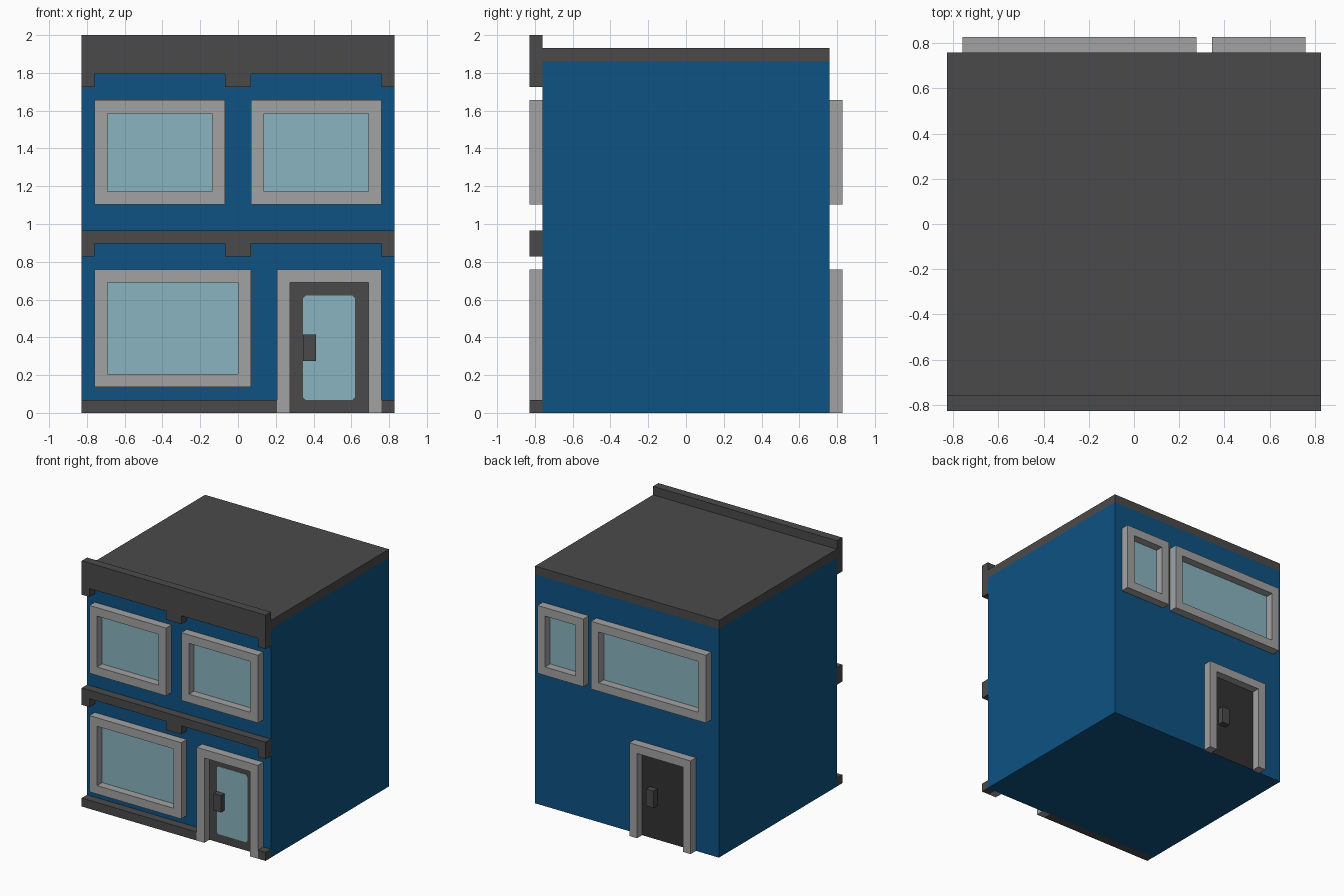
import bpy, bmesh

cube = bpy.data.objects.get("Cube")
if cube:
    bpy.data.objects.remove(cube, do_unlink=True)

U = 2 / 29            # building module: the facade is 24 x 29 modules
FRONT, BACK = -1, 1   # which wall a part sits on
WALL = 11             # wall plane distance from centre, in modules


def material(name, rgb):
    lin = [((c / 255 + 0.055) / 1.055) ** 2.4 for c in rgb] + [1]
    m = bpy.data.materials.new(name)
    m.use_nodes = True
    m.diffuse_color = lin
    bsdf = next(n for n in m.node_tree.nodes if n.type == 'BSDF_PRINCIPLED')
    bsdf.inputs["Base Color"].default_value = lin
    return m


blue = material("blue wall", (14, 82, 130))
trim = material("dark grey trim", (74, 74, 74))
grey = material("light grey frame", (163, 162, 162))
glass = material("pale blue glass", (138, 180, 193))
black = material("charcoal door", (50, 50, 50))


def finish(name, bm, mat):
    bmesh.ops.recalc_face_normals(bm, faces=bm.faces)
    bmesh.ops.scale(bm, vec=(U, U, U), verts=bm.verts)
    me = bpy.data.meshes.new(name)
    bm.to_mesh(me)
    bm.free()
    me.materials.append(mat)
    ob = bpy.data.objects.new(name, me)
    bpy.context.collection.objects.link(ob)
    return ob


def prism(name, pts, y0, y1, mat):
    """Extrude an (x, z) outline from y0 to y1."""
    bm = bmesh.new()
    face = bm.faces.new([bm.verts.new((x, y0, z)) for x, z in pts])
    out = bmesh.ops.extrude_face_region(bm, geom=[face])
    verts = [g for g in out["geom"] if isinstance(g, bmesh.types.BMVert)]
    bmesh.ops.translate(bm, vec=(0, y1 - y0, 0), verts=verts)
    return finish(name, bm, mat)


def rect(x0, x1, z0, z1):
    return [(x0, z0), (x1, z0), (x1, z1), (x0, z1)]


def on_wall(name, pts, side, depth, mat):
    return prism(name, pts, side * WALL, side * (WALL + depth), mat)


def window(name, side, x0, x1, z0, z1):
    # square-section frame as a ring of quads
    bm = bmesh.new()
    loops = []
    for inset in (0, 1):
        for y in (WALL, WALL + 1):
            loops.append([bm.verts.new((x, side * y, z)) for x, z in
                          rect(x0 + inset, x1 - inset, z0 + inset, z1 - inset)])
    order = [loops[0], loops[1], loops[3], loops[2]]
    for k in range(4):
        a, b = order[k], order[(k + 1) % 4]
        for i in range(4):
            j = (i + 1) % 4
            bm.faces.new((a[i], a[j], b[j], b[i]))
    finish(name + "_frame", bm, grey)
    on_wall(name + "_glass", rect(x0 + 1, x1 - 1, z0 + 1, z1 - 1), side, 0.05, glass)


def door(name, side, x0, panel_mat, handle_x):
    x1 = x0 + 8
    jambs = [(x0, 0), (x0 + 1, 0), (x0 + 1, 10), (x1 - 1, 10),
             (x1 - 1, 0), (x1, 0), (x1, 11), (x0, 11)]
    on_wall(name + "_frame", jambs, side, 1, grey)
    on_wall(name + "_panel", rect(x0 + 1, x1 - 1, 0, 10), side, 0.05, panel_mat)
    on_wall(name + "_handle", rect(handle_x, handle_x + 1, 4, 6), side, 0.75, trim)


def cornice(name, z_tab, z_low, z_top):
    # band with three hanging tabs
    pts = [(-12, z_top), (-12, z_tab), (-11, z_tab), (-11, z_low), (-1, z_low),
           (-1, z_tab), (1, z_tab), (1, z_low), (11, z_low), (11, z_tab),
           (12, z_tab), (12, z_top)]
    on_wall(name, pts, FRONT, 1, trim)


# main block and roof
prism("building_walls", rect(-12, 12, 0, 27), -WALL, WALL, blue)
prism("roof_slab", rect(-12, 12, 27, 28), -WALL, WALL, trim)

# front trim
cornice("upper_cornice", 25, 26, 29)
cornice("middle_cornice", 12, 13, 14)
on_wall("plinth_wide", rect(-12, 3, 0, 1), FRONT, 1, trim)
on_wall("plinth_narrow", rect(11, 12, 0, 1), FRONT, 1, trim)

# windows
window("upper_right_window", FRONT, -11, -1, 16, 24)
window("upper_left_window", FRONT, 1, 11, 16, 24)
window("shop_window", FRONT, -11, 1, 2, 11)
window("back_wide_window", BACK, -11, 4, 16, 24)
window("back_small_window", BACK, 5, 11, 16, 24)

# doors
door("front_door", FRONT, 3, trim, 5)
door("back_door", BACK, -9, black, -4)

# front door pane with clipped corners
c = 0.2
pane = [(5 + c, 1), (9 - c, 1), (9, 1 + c), (9, 9 - c),
        (9 - c, 9), (5 + c, 9), (5, 9 - c), (5, 1 + c)]
on_wall("front_door_glass", pane, FRONT, 0.1, glass)
